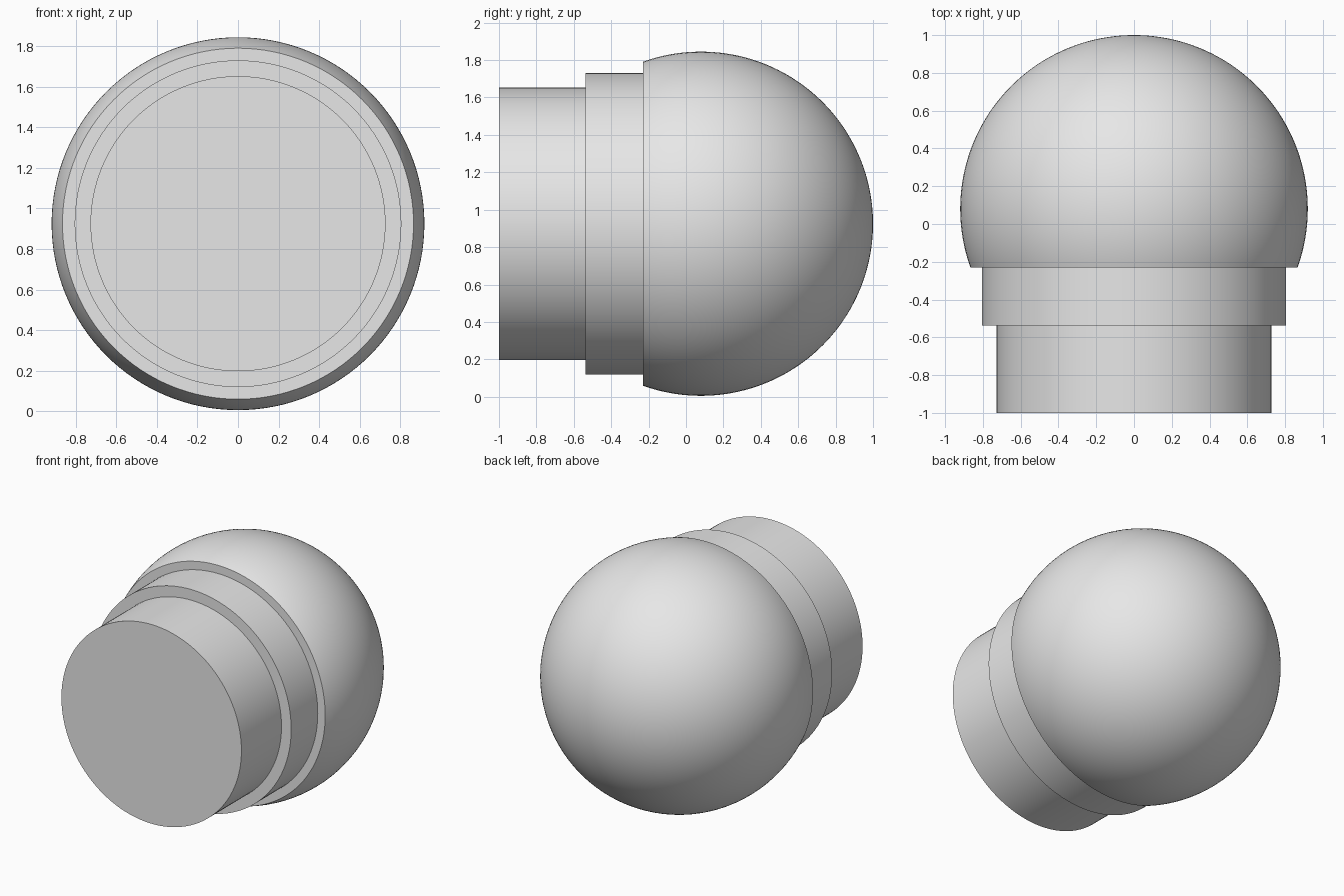
import bpy, bmesh, math

if "Cube" in bpy.data.objects:
    bpy.data.objects.remove(bpy.data.objects["Cube"])

CZ = 0.925      # height of the shared axis
SEG = 128       # sides around the axis

grey = bpy.data.materials.new("light_grey")
grey.diffuse_color = (0.8, 0.8, 0.8, 1)
grey.use_nodes = True
grey.node_tree.nodes["Principled BSDF"].inputs["Base Color"].default_value = grey.diffuse_color


def lathe(name, profile):
    """Revolve (radius, y) points around the y axis, from front to back."""
    bm = bmesh.new()
    rings = []
    for r, y in profile:
        if r < 1e-5:
            rings.append([bm.verts.new((0, y, 0))] * SEG)
        else:
            rings.append([bm.verts.new((r * math.cos(2 * math.pi * j / SEG), y,
                                        r * math.sin(2 * math.pi * j / SEG)))
                          for j in range(SEG)])
    for a, b in zip(rings, rings[1:]):
        for j in range(SEG):
            k = (j + 1) % SEG
            corners = []
            for v in (a[j], b[j], b[k], a[k]):
                if v not in corners:
                    corners.append(v)
            bm.faces.new(corners)
    me = bpy.data.meshes.new(name)
    bm.to_mesh(me)
    bm.free()
    me.materials.append(grey)
    ob = bpy.data.objects.new(name, me)
    ob.location = (0, 0, CZ)
    bpy.context.collection.objects.link(ob)
    bpy.ops.object.select_all(action='DESELECT')
    ob.select_set(True)
    bpy.context.view_layer.objects.active = ob
    bpy.ops.object.shade_smooth_by_angle(angle=math.radians(30))
    return ob


R, YC = 0.92, 0.08                  # ball radius and centre
R_BASE, R_COLLAR = 0.728, 0.806
Y_BASE, Y_COLLAR, Y_BALL = -1.0, -0.537, -0.23

# Narrow base cylinder with flat front
lathe("base", [(0, Y_BASE), (R_BASE, Y_BASE), (R_BASE, Y_COLLAR)])

# Wider collar with its front step
lathe("collar", [(R_BASE, Y_COLLAR), (R_COLLAR, Y_COLLAR), (R_COLLAR, Y_BALL)])

# Truncated ball with its front step
start = math.asin((Y_BALL - YC) / R)
steps = 64
arc = []
for i in range(steps + 1):
    t = start + (math.pi / 2 - start) * i / steps
    arc.append((R * math.cos(t), YC + R * math.sin(t)))
lathe("ball", [(R_COLLAR, Y_BALL)] + arc)
